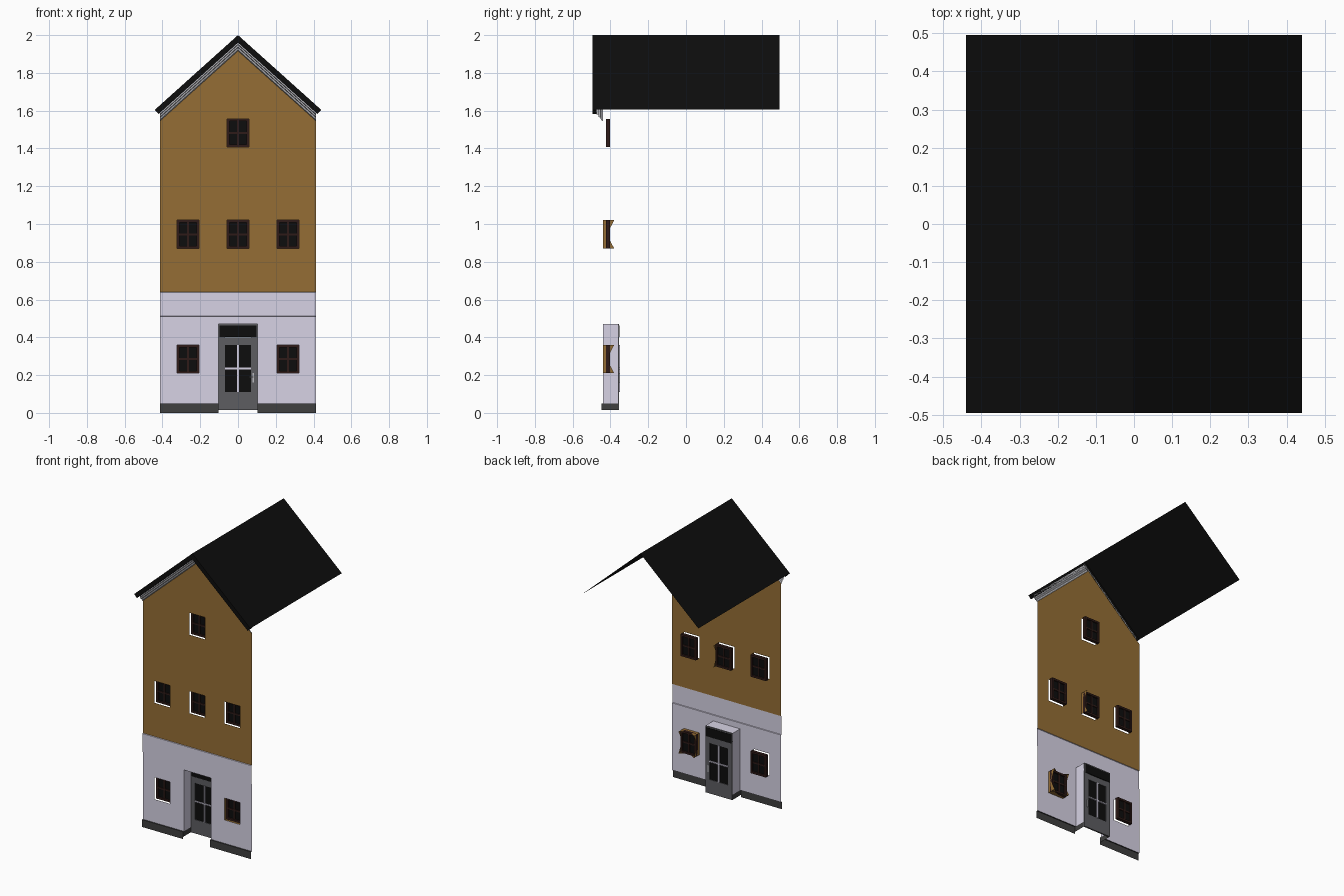
import bpy, bmesh
from mathutils import Vector

if "Cube" in bpy.data.objects:
    bpy.data.objects.remove(bpy.data.objects["Cube"])


def mat(name, r, g, b):
    m = bpy.data.materials.new(name)
    m.diffuse_color = (r, g, b, 1)
    m.use_nodes = True
    m.node_tree.nodes["Principled BSDF"].inputs["Base Color"].default_value = m.diffuse_color
    return m


OCHRE = mat("ochre", 0.30, 0.155, 0.035)
WHITE = mat("white_plaster", 0.68, 0.65, 0.78)
DARK = mat("dark_stone", 0.05, 0.05, 0.05)
BLACK = mat("black", 0.004, 0.004, 0.004)
WOOD = mat("dark_wood", 0.028, 0.011, 0.009)
DOOR = mat("door_grey", 0.11, 0.11, 0.12)
TRIM = mat("trim_grey", 0.5, 0.5, 0.53)

W = 0.413            # half width of the facade
WY = -0.44           # facade plane
SLOPE = 0.395 / 0.44  # roof pitch
HW, HH = 0.058, 0.075  # half size of a window
DX, DZ, DY = 0.102, 0.47, -0.36  # door recess


def finish(name, bm, m):
    me = bpy.data.meshes.new(name)
    bm.to_mesh(me)
    bm.free()
    ob = bpy.data.objects.new(name, me)
    bpy.context.collection.objects.link(ob)
    me.materials.append(m)
    return ob


def polys(name, faces, m):
    bm = bmesh.new()
    for f in faces:
        bm.faces.new([bm.verts.new(p) for p in f])
    bmesh.ops.remove_doubles(bm, verts=bm.verts[:], dist=1e-5)
    return finish(name, bm, m)


def boxes(name, specs, m):
    """Each spec is (x0, x1, y0, y1, z0, z1)."""
    bm = bmesh.new()
    for s in specs:
        for v in bmesh.ops.create_cube(bm, size=1)["verts"]:
            v.co = Vector([s[2 * i] if v.co[i] < 0 else s[2 * i + 1] for i in range(3)])
    return finish(name, bm, m)


def wall(name, x, z0, z1, y, holes, m, gable=None):
    """Flat wall sheet with rectangular holes (x0, x1, z0, z1)."""
    xs = sorted({-x, x, 0.0} | {h[i] for h in holes for i in (0, 1)})
    zs = sorted({z0, z1} | {h[i] for h in holes for i in (2, 3) if z0 < h[i] < z1})
    faces = []
    for a, b in zip(xs, xs[1:]):
        for c, d in zip(zs, zs[1:]):
            cx, cz = (a + b) / 2, (c + d) / 2
            if not any(h[0] < cx < h[1] and h[2] < cz < h[3] for h in holes):
                faces.append([(a, y, c), (b, y, c), (b, y, d), (a, y, d)])
    ob = polys(name, faces, m)
    if gable:
        bm = bmesh.new()
        bm.from_mesh(ob.data)
        for s in (-1, 1):
            bmesh.ops.bisect_plane(bm, geom=bm.verts[:] + bm.edges[:] + bm.faces[:],
                                   plane_co=(0, 0, gable), plane_no=(s * SLOPE, 0, 1),
                                   clear_outer=True)
        bm.to_mesh(ob.data)
        bm.free()
    return ob


def gable_sweep(name, profile, m, closed=False):
    """Sweep (y, vertical offset, end x) along both roof slopes."""
    rows = [[(x, y, 2 + dz - SLOPE * abs(x)) for x in (-e, 0, e)] for y, dz, e in profile]
    pairs = list(zip(rows, rows[1:] + rows[:1])) if closed else list(zip(rows, rows[1:]))
    faces = [[a[i], a[i + 1], b[i + 1], b[i]] for a, b in pairs for i in (0, 1)]
    if closed:
        faces += [[r[0] for r in rows], [r[2] for r in rows][::-1]]
    return polys(name, faces, m)


windows = [(-0.265, 0.285), (0.265, 0.285),
           (-0.265, 0.945), (0, 0.945), (0.265, 0.945), (0, 1.482)]
holes = [(x - HW, x + HW, z - HH, z + HH) for x, z in windows]
door_hole = (-DX, DX, -1, DZ)

# Facade sheets
wall("upper_wall", W, 0.64, 1.97, WY, holes[2:], OCHRE, gable=1.918)
wall("lower_wall", W, 0.05, 0.51, WY, holes[:2] + [door_hole], WHITE)
polys("plaster_band", [
    [(-W, a[0], a[1]), (W, a[0], a[1]), (W, b[0], b[1]), (-W, b[0], b[1])]
    for a, b in [((WY, 0.51), (WY - 0.004, 0.512)), ((WY - 0.004, 0.512), (WY - 0.004, 0.638)),
                 ((WY - 0.004, 0.638), (WY, 0.64))]], WHITE)

# Stone base either side of the door, with ledge on top
base = []
for s in (-1, 1):
    a, b, f = s * W, s * DX, WY - 0.008
    base += [[(a, f, 0), (b, f, 0), (b, f, 0.05), (a, f, 0.05)],
             [(a, f, 0.05), (b, f, 0.05), (b, WY, 0.05), (a, WY, 0.05)],
             [(b, f, 0.015), (b, DY, 0.015), (b, DY, 0.05), (b, f, 0.05)]]
polys("stone_base", base, DARK)

# Door recess sides and ceiling
polys("door_recess", [
    [(s * DX, WY, 0.05), (s * DX, DY, 0.05), (s * DX, DY, DZ), (s * DX, WY, DZ)] for s in (-1, 1)
] + [[(-DX, WY, DZ), (DX, WY, DZ), (DX, DY, DZ), (-DX, DY, DZ)]], WHITE)

# Door leaf, frame, glass and bars
y0, y1 = DY - 0.004, DY + 0.006
boxes("door_frame", [
    (-DX, -0.07, y0, y1, 0.015, DZ), (0.07, DX, y0, y1, 0.015, DZ),
    (-0.07, 0.07, y0, y1, 0.015, 0.11), (-0.07, 0.07, y0, y1, 0.36, 0.40),
    (-0.07, 0.07, y0, y1, 0.462, DZ)], DOOR)
boxes("door_glass", [(-0.07, 0.07, DY, DY + 0.002, 0.11, 0.36)], BLACK)
boxes("transom_window", [(-0.097, 0.097, y0 - 0.003, y1 + 0.003, 0.402, 0.462)], BLACK)
boxes("door_glazing_bars", [
    (-0.005, 0.005, y0 - 0.003, y1 + 0.005, 0.11, 0.36),
    (-0.07, 0.07, y0 - 0.003, y1 + 0.005, 0.231, 0.239)], WHITE)
boxes("door_handle", [
    (0.076, 0.084, y0 - 0.004, y1 + 0.004, 0.16, 0.21),
    (0.062, 0.082, y0 - 0.014, y0 - 0.009, 0.188, 0.193),
    (0.078, 0.083, y0 - 0.014, y0, 0.188, 0.193)], TRIM)

# Windows: outer frame, four panes, cross bars
for i, (x, z) in enumerate(windows):
    t, f, b = 0.013, -0.424, -0.402
    boxes(f"window_frame_{i}", [
        (x - HW, x - HW + t, f, b, z - HH, z + HH), (x + HW - t, x + HW, f, b, z - HH, z + HH),
        (x - HW + t, x + HW - t, f, b, z - HH, z - HH + t),
        (x - HW + t, x + HW - t, f, b, z + HH - t, z + HH),
        (x - 0.005, x + 0.005, f + 0.004, b - 0.004, z - HH + t, z + HH - t),
        (x - HW + t, x + HW - t, f + 0.004, b - 0.004, z - 0.005, z + 0.005)], WOOD)
    boxes(f"window_glass_{i}", [
        (x - HW + t, x + HW - t, -0.414, -0.412, z - HH + t, z + HH - t)], BLACK)


# Notched reveals behind two of the windows
def reveal(name, x, z, sides):
    c = {k: (x + k[0] * HW, z + k[1] * HH) for k in ((-1, -1), (1, -1), (1, 1), (-1, 1))}
    faces = []
    for p, q in sides:
        a, b = c[p], c[q]
        mid = ((a[0] + b[0]) / 2, -0.42, (a[1] + b[1]) / 2)
        fa, fb, ba, bb = [(k[0], y, k[1]) for y in (WY, -0.38) for k in (a, b)]
        fm = (mid[0], WY, mid[2])
        faces += [[fa, fm, mid, ba], [fm, fb, bb, mid]]
    polys(name, faces, OCHRE)


ring = [(-1, -1), (1, -1), (1, 1), (-1, 1)]
reveal("lower_window_reveal", 0.265, 0.285, list(zip(ring, ring[1:] + ring[:1])))
reveal("middle_window_reveal", 0, 0.945, [((1, -1), (1, 1))])

# Roof sheet, front fascia and stepped moulding
gable_sweep("roof", [(-0.495, 0, 0.44), (0.495, 0, 0.44)], BLACK)
gable_sweep("roof_fascia", [(-0.495, 0, 0.44), (-0.495, -0.04, 0.42),
                            (-0.473, -0.04, 0.42), (-0.473, -0.001, 0.44)], BLACK, closed=True)
gable_sweep("gable_moulding", [
    (y, dz, W) for y, dz in [(-0.473, -0.02), (-0.473, -0.048), (-0.464, -0.052), (-0.464, -0.062),
                             (-0.453, -0.066), (-0.45, -0.078), (WY, -0.084)]], TRIM)
